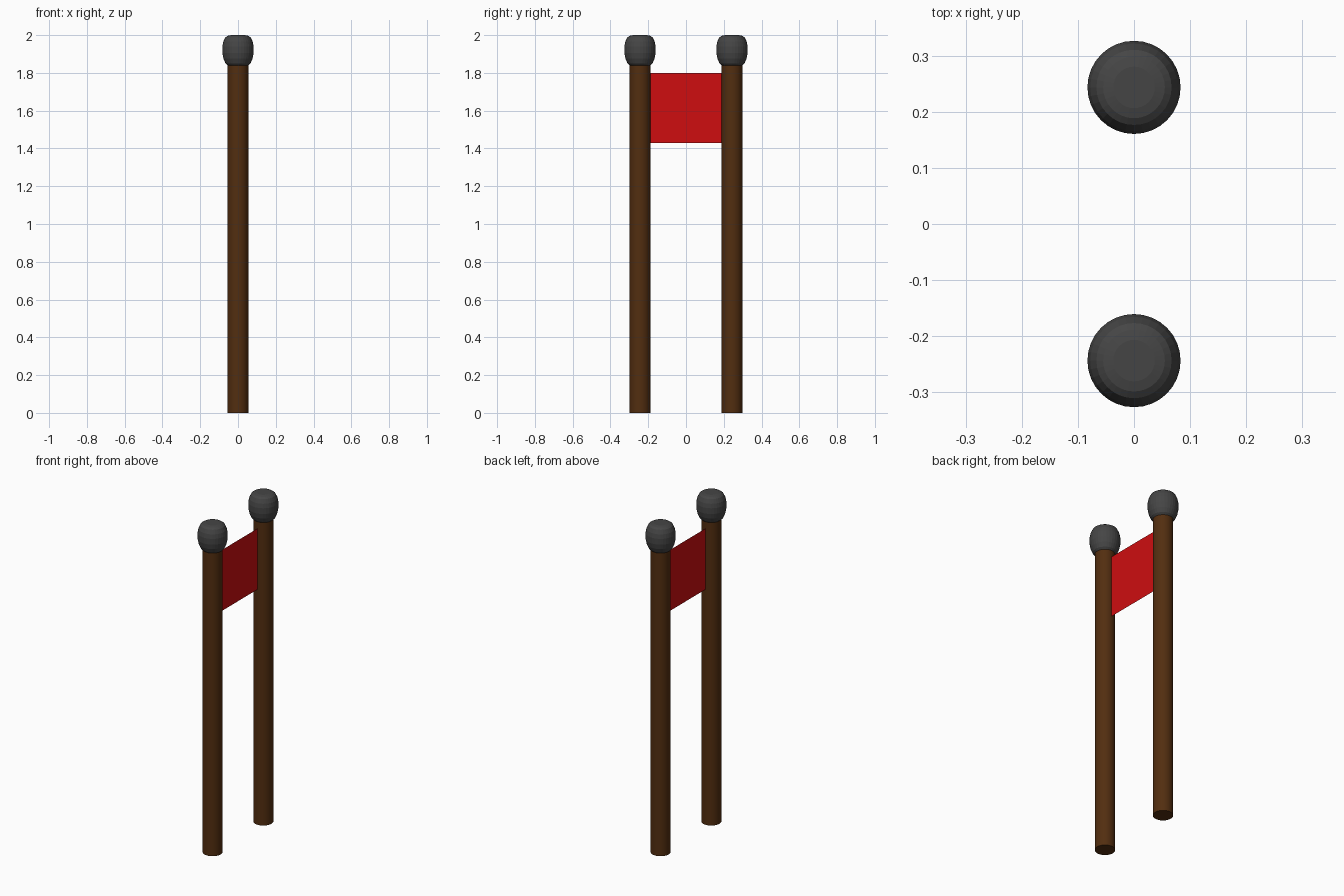
import bpy
import math

cube = bpy.data.objects.get("Cube")
if cube:
    bpy.data.objects.remove(cube, do_unlink=True)

SIDES = 32
POLE_Y = 0.2435
POLE_R = 0.055


def material(name, rgb):
    mat = bpy.data.materials.new(name)
    mat.use_nodes = True
    color = (*rgb, 1)
    mat.diffuse_color = color
    mat.node_tree.nodes["Principled BSDF"].inputs["Base Color"].default_value = color
    return mat


def add_mesh(name, verts, faces, mat, location):
    mesh = bpy.data.meshes.new(name)
    mesh.from_pydata(verts, [], faces)
    mesh.materials.append(mat)
    obj = bpy.data.objects.new(name, mesh)
    obj.location = location
    bpy.context.collection.objects.link(obj)
    return obj


def lathe(name, profile, mat, location):
    """Revolve (radius, height) points, listed bottom to top, and cap both ends."""
    verts = [(r * math.cos(a), r * math.sin(a), z)
             for r, z in profile
             for a in (math.tau * i / SIDES for i in range(SIDES))]
    faces = []
    for ring in range(len(profile) - 1):
        low, high = ring * SIDES, (ring + 1) * SIDES
        for i in range(SIDES):
            j = (i + 1) % SIDES
            faces.append((low + i, low + j, high + j, high + i))
    faces.append(tuple(reversed(range(SIDES))))
    faces.append(tuple(range(len(verts) - SIDES, len(verts))))
    return add_mesh(name, verts, faces, mat, location)


wood = material("dark brown wood", (0.085, 0.027, 0.005))
iron = material("dark grey knob", (0.06, 0.06, 0.06))
cloth = material("red cloth", (0.62, 0.004, 0.005))

# Rounded knob with a flat crown
knob_profile = [(0.055, 1.84), (0.066, 1.85), (0.077, 1.875), (0.083, 1.905),
                (0.083, 1.94), (0.078, 1.965), (0.067, 1.988), (0.055, 1.996),
                (0.037, 2.0)]

# Pair of poles with their knobs
for side, y in (("front", -POLE_Y), ("back", POLE_Y)):
    pole = lathe(side + "_pole", [(POLE_R, 0), (POLE_R, 1.86)], wood, (0, y, 0))
    lathe(side + "_knob", knob_profile, iron, (0, y, 0))
    bpy.ops.object.select_all(action="DESELECT")
    pole.select_set(True)
    bpy.context.view_layer.objects.active = pole
    bpy.ops.object.shade_smooth_by_angle()

# Flat banner stretched between the poles
edge = POLE_Y - POLE_R + 0.01
add_mesh("banner",
         [(0, -edge, 1.43), (0, edge, 1.43), (0, edge, 1.80), (0, -edge, 1.80)],
         [(0, 1, 2, 3)], cloth, (0, 0, 0))
